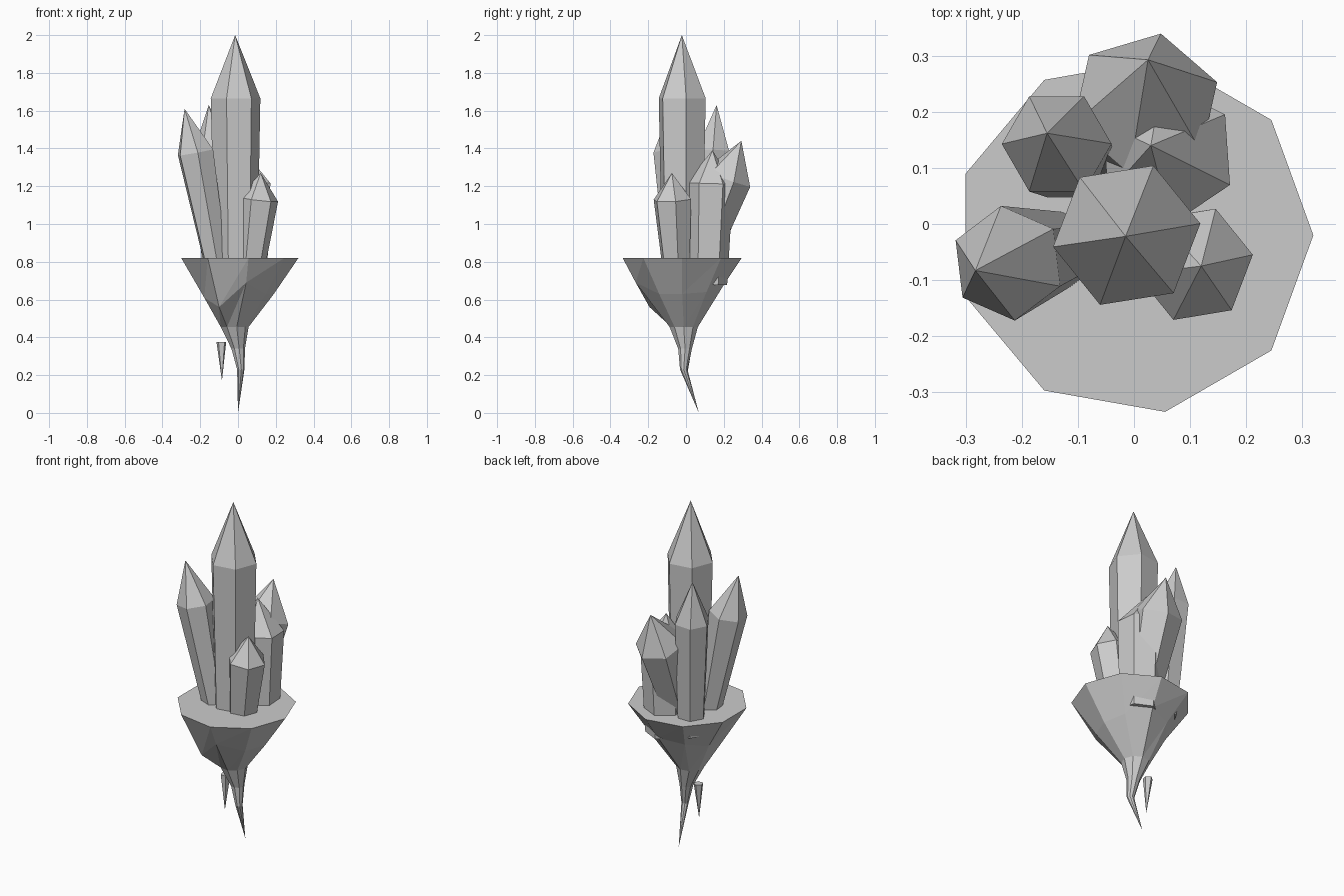
import bpy
from math import cos, sin, radians
from mathutils import Vector

if "Cube" in bpy.data.objects:
    bpy.data.objects.remove(bpy.data.objects["Cube"])


def loft(name, rings, tip_top=None, tip_bottom=None):
    """Skin equal-sized rings (listed bottom to top), ends capped or pointed."""
    n = len(rings[0])
    verts = [Vector(p) for ring in rings for p in ring]
    faces = []
    for k in range(len(rings) - 1):
        for i in range(n):
            j = (i + 1) % n
            a, b = k * n + i, k * n + j
            faces += [(a, b, b + n), (a, b + n, a + n)]
    last = (len(rings) - 1) * n
    if tip_top is None:
        faces.append([last + i for i in range(n)])
    else:
        verts.append(Vector(tip_top))
        faces += [(last + i, last + (i + 1) % n, len(verts) - 1) for i in range(n)]
    if tip_bottom is None:
        faces.append(list(reversed(range(n))))
    else:
        verts.append(Vector(tip_bottom))
        faces += [((i + 1) % n, i, len(verts) - 1) for i in range(n)]
    mesh = bpy.data.meshes.new(name)
    mesh.from_pydata(verts, [], faces)
    mesh.update()
    obj = bpy.data.objects.new(name, mesh)
    bpy.context.collection.objects.link(obj)
    return obj


def crystal(name, base, shoulder, tip, r_base, r_top, phase):
    """Six-sided prism widening to its shoulder, with a pointed end."""
    base, shoulder = Vector(base), Vector(shoulder)
    axis = (shoulder - base).normalized()
    u = Vector((1, 0, 0))
    u = (u - axis * u.dot(axis)).normalized()
    v = axis.cross(u)

    def ring(c, r):
        angles = [radians(phase + 60 * i) for i in range(6)]
        return [c + u * r * cos(t) + v * r * sin(t) for t in angles]
    loft(name, [ring(base, r_base), ring(shoulder, r_top)], tip_top=tip)


def flat_ring(cx, cy, z, r, n, phase=0):
    return [(cx + r * cos(radians(phase + 360 * i / n)),
             cy + r * sin(radians(phase + 360 * i / n)), z) for i in range(n)]


# Crystals: base, shoulder, tip, base radius, shoulder radius, phase
crystal("main_crystal", (-0.01, -0.02, 0.70), (-0.013, -0.02, 1.665),
        (-0.015, -0.022, 2.0), 0.112, 0.133, 9)
crystal("left_crystal", (-0.10, -0.04, 0.70), (-0.225, -0.07, 1.38),
        (-0.283, -0.083, 1.61), 0.06, 0.103, -23)
crystal("back_left_crystal", (-0.11, 0.11, 0.72), (-0.138, 0.143, 1.39),
        (-0.155, 0.162, 1.63), 0.075, 0.098, 0)
crystal("front_right_crystal", (0.06, -0.05, 0.72), (0.108, -0.072, 1.13),
        (0.12, -0.075, 1.27), 0.073, 0.106, 9)
crystal("back_crystal", (0.0, 0.03, 0.70), (0.02, 0.215, 1.24),
        (0.025, 0.293, 1.44), 0.08, 0.135, 18)
crystal("back_right_crystal", (0.055, 0.11, 0.68), (0.058, 0.125, 1.215),
        (0.03, 0.14, 1.39), 0.108, 0.126, 34)

# Rock: flat nine-sided top narrowing irregularly to a thin bent root
profile = [(0.19, 0.63), (0.20, 0.64), (0.225, 0.68), (0.20, 0.66), (0.19, 0.63),
           (0.19, 0.61), (0.20, 0.56), (0.25, 0.69), (0.19, 0.63)]
middle = [(r * cos(radians(40 * i)), -0.02 + r * sin(radians(40 * i)), z)
          for i, (r, z) in enumerate(profile)]
loft("rock_base", [
    flat_ring(0.014, -0.012, 0.23, 0.02, 9),
    flat_ring(0.0, -0.005, 0.34, 0.037, 9),
    flat_ring(-0.02, -0.012, 0.455, 0.076, 9),
    middle,
    flat_ring(0, -0.02, 0.82, 0.32, 9),
], tip_bottom=(0.0, 0.068, 0.0))

# Small loose spike hanging under the rock
loft("hanging_spike", [flat_ring(-0.088, 0.01, 0.375, 0.027, 5, 20)],
     tip_top=None, tip_bottom=(-0.085, 0.0, 0.17))
